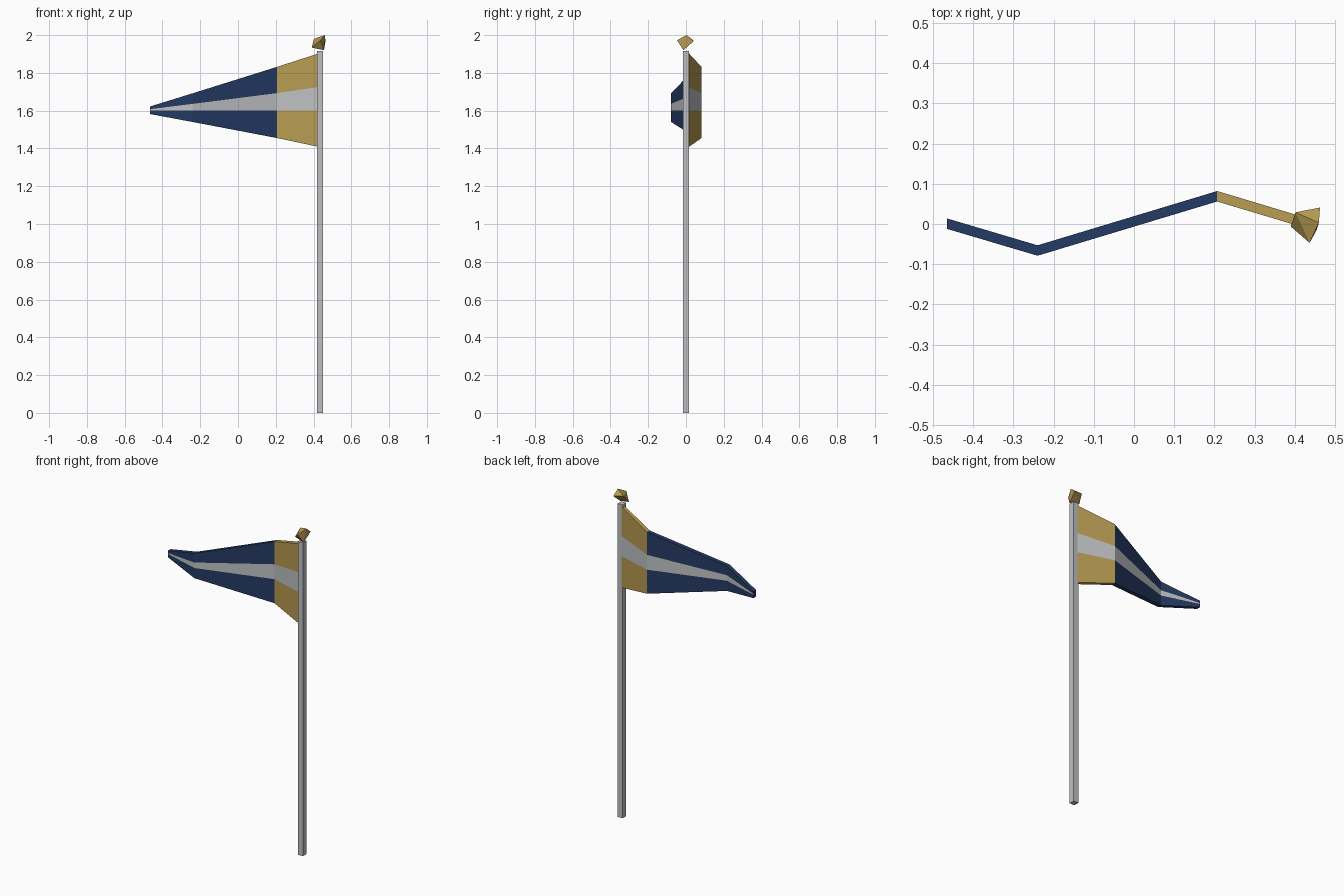
import bpy, bmesh

cube = bpy.data.objects.get("Cube")
if cube:
    bpy.data.objects.remove(cube, do_unlink=True)


def material(name, rgb):
    mat = bpy.data.materials.new(name)
    mat.use_nodes = True
    mat.diffuse_color = (*rgb, 1)
    mat.node_tree.nodes["Principled BSDF"].inputs["Base Color"].default_value = (*rgb, 1)
    return mat


gold = material("gold", (0.48, 0.33, 0.085))
navy = material("navy", (0.018, 0.042, 0.125))
silver = material("silver grey", (0.52, 0.53, 0.54))


def finish(bm, name, mats):
    bmesh.ops.recalc_face_normals(bm, faces=bm.faces)
    mesh = bpy.data.meshes.new(name)
    bm.to_mesh(mesh)
    bm.free()
    for mat in mats:
        mesh.materials.append(mat)
    obj = bpy.data.objects.new(name, mesh)
    bpy.context.collection.objects.link(obj)
    return obj


# Square pole
POLE_X, POLE_W, POLE_H = 0.434, 0.034, 1.917
bm = bmesh.new()
bmesh.ops.create_cube(bm, size=1)
bmesh.ops.scale(bm, vec=(POLE_W, POLE_W, POLE_H), verts=bm.verts)
bmesh.ops.translate(bm, vec=(POLE_X, 0, POLE_H / 2), verts=bm.verts)
finish(bm, "pole", [silver])

# Pennant folded in a zigzag: x, y, then bottom, stripe bottom, stripe top, top
stations = [
    (0.43, 0.002, (1.408, 1.602, 1.726, 1.904)),
    (0.207, 0.069, (1.455, 1.602, 1.693, 1.832)),
    (-0.24, -0.066, (1.54, 1.602, 1.636, 1.692)),
    (-0.466, 0.001, (1.582, 1.602, 1.608, 1.622)),
]
HALF = 0.013
bm = bmesh.new()
front, back = [
    [[bm.verts.new((x, y + side * HALF, z)) for z in levels] for x, y, levels in stations]
    for side in (-1, 1)
]


def quad(verts, index):
    bm.faces.new(verts).material_index = index


for i in range(len(stations) - 1):
    cloth = 0 if i == 0 else 1
    # front and back cloth with the middle stripe
    for j in range(3):
        for sheet in (front, back):
            quad((sheet[i][j], sheet[i + 1][j], sheet[i + 1][j + 1], sheet[i][j + 1]),
                 2 if j == 1 else cloth)
    # lower and upper rims
    for j in (0, 3):
        quad((front[i][j], front[i + 1][j], back[i + 1][j], back[i][j]), cloth)
# end caps
for i, cloth in ((0, 0), (-1, 1)):
    for j in range(3):
        quad((front[i][j], front[i][j + 1], back[i][j + 1], back[i][j]), cloth)
finish(bm, "pennant", [gold, navy, silver])

# Tilted faceted finial
bm = bmesh.new()
for point in [
    (0.46, 0.003, 2.0), (0.437, -0.047, 1.973), (0.463, 0.041, 1.968),
    (0.402, 0.029, 1.98), (0.39, -0.006, 1.934), (0.455, -0.014, 1.92),
]:
    bm.verts.new(point)
bmesh.ops.convex_hull(bm, input=bm.verts)
finish(bm, "finial", [gold])
